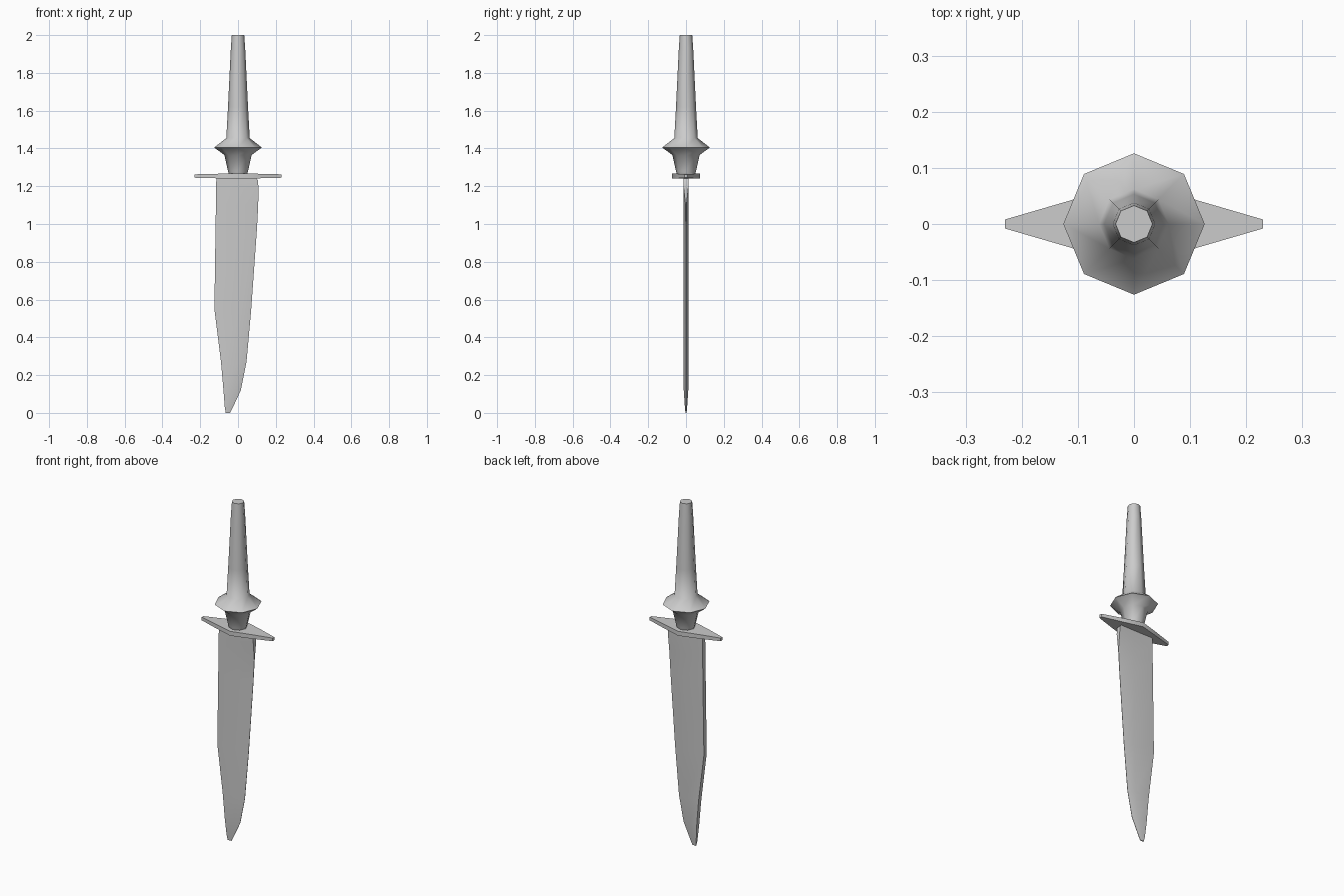
import bpy, math

if "Cube" in bpy.data.objects:
    bpy.data.objects.remove(bpy.data.objects["Cube"])


def loft(name, rings, angle):
    """Skin equal-length rings of points with quads, cap both ends, smooth by angle."""
    n = len(rings[0])
    verts = [p for ring in rings for p in ring]
    faces = [(i * n + j, i * n + (j + 1) % n, (i + 1) * n + (j + 1) % n, (i + 1) * n + j)
             for i in range(len(rings) - 1) for j in range(n)]
    faces += [tuple(reversed(range(n))), tuple(range(len(verts) - n, len(verts)))]
    mesh = bpy.data.meshes.new(name)
    mesh.from_pydata(verts, [], faces)
    ob = bpy.data.objects.new(name, mesh)
    bpy.context.collection.objects.link(ob)
    bpy.ops.object.select_all(action='DESELECT')
    ob.select_set(True)
    bpy.context.view_layer.objects.active = ob
    bpy.ops.object.mode_set(mode='EDIT')
    bpy.ops.mesh.select_all(action='SELECT')
    bpy.ops.mesh.normals_make_consistent(inside=False)
    bpy.ops.object.mode_set(mode='OBJECT')
    bpy.ops.object.shade_smooth_by_angle(angle=math.radians(angle))
    return ob


# Handle: eight-sided turned profile (radius, z) with a flared collar
profile = [(0.045, 1.255), (0.053, 1.28), (0.072, 1.365), (0.126, 1.405),
           (0.062, 1.455), (0.053, 1.62), (0.038, 1.93), (0.033, 2.0)]
loft("handle", [[(r * math.cos(k * math.pi / 4), r * math.sin(k * math.pi / 4), z)
                 for k in range(8)] for r, z in profile], 60)

# Guard: thin lozenge plate tapering to blunt tips (x, half depth, half height)
half = [(0.0, 0.074, 0.013), (0.11, 0.043, 0.012), (0.23, 0.008, 0.009)]
sections = [(-x, d, h) for x, d, h in reversed(half[1:])] + half
loft("guard", [[(x, -d, 1.254 - h), (x, d, 1.254 - h), (x, d, 1.254 + h), (x, -d, 1.254 + h)]
               for x, d, h in sections], 40)

# Blade stations: z, spine x, bevel x, edge x, half thickness, half edge thickness
stations = [(0.0, -0.065, -0.055, -0.042, 0.003, 0.001),
            (0.03, -0.070, -0.053, -0.027, 0.006, 0.001),
            (0.12, -0.077, -0.020, 0.015, 0.012, 0.001),
            (0.27, -0.090, 0.000, 0.045, 0.013, 0.001),
            (0.55, -0.125, 0.010, 0.070, 0.013, 0.001),
            (0.97, -0.119, 0.010, 0.100, 0.013, 0.001),
            (1.10, -0.117, 0.010, 0.107, 0.013, 0.002),
            (1.19, -0.116, 0.010, 0.108, 0.013, 0.012),
            (1.23, -0.115, 0.010, 0.106, 0.013, 0.013),
            (1.245, -0.113, 0.010, 0.095, 0.013, 0.013)]
loft("blade", [[(s, -t, z), (b, -t, z), (e, -u, z), (e, u, z), (b, t, z), (s, t, z)]
               for z, s, b, e, t, u in stations], 40)
